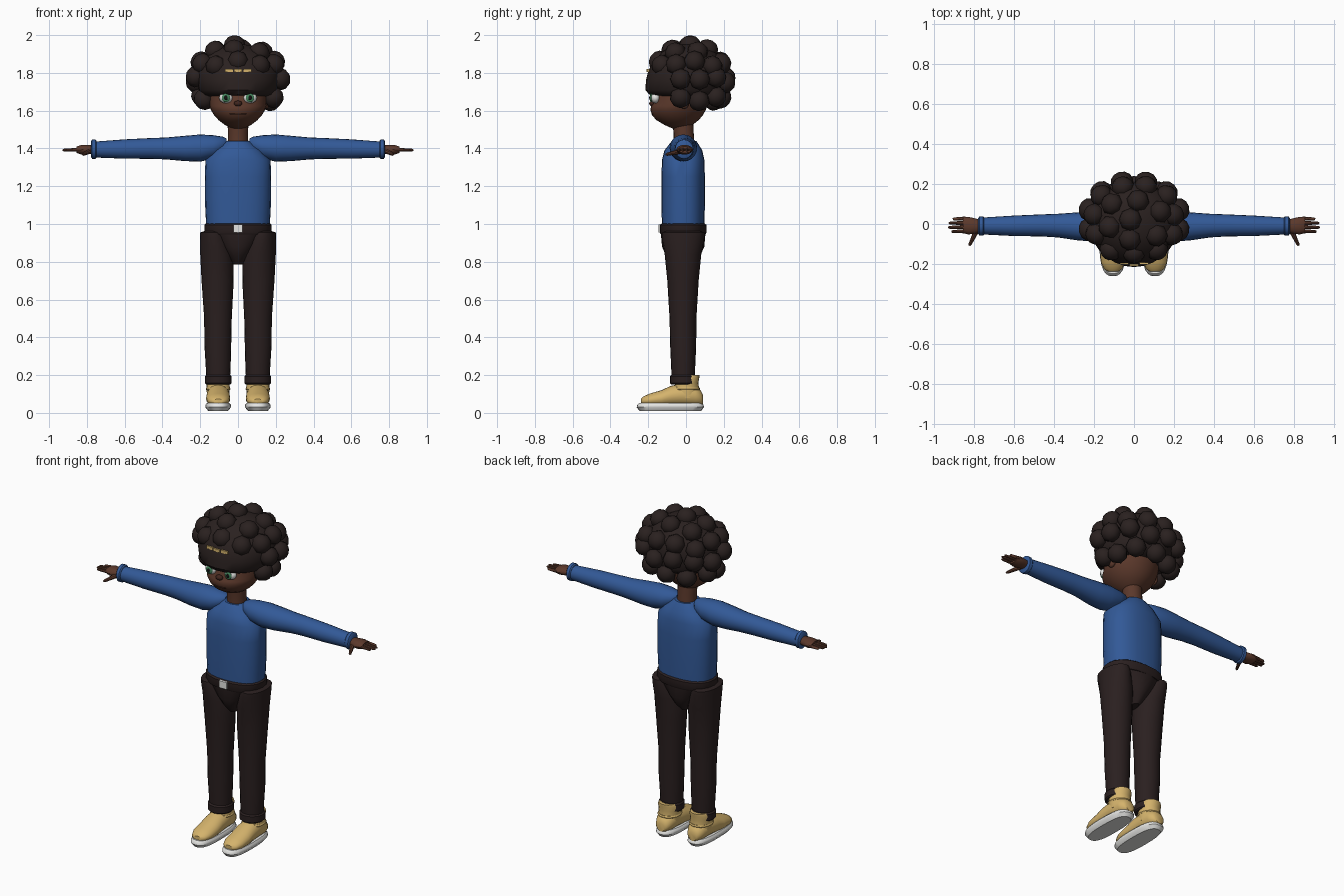
import bpy, bmesh, math
from mathutils import Vector


def material(name, rgb):
    m = bpy.data.materials.new(name)
    m.diffuse_color = (*rgb, 1)
    return m


SKIN = material("brown skin", (0.105, 0.04, 0.024))
LIP = material("dark brown skin", (0.05, 0.018, 0.012))
HAIR = material("dark hair", (0.023, 0.015, 0.014))
SHIRT = material("blue cloth", (0.032, 0.1, 0.31))
PANTS = material("dark trousers", (0.023, 0.014, 0.014))
TAN = material("tan leather", (0.66, 0.45, 0.15))
WHITE = material("white", (0.78, 0.78, 0.76))
GREEN = material("green iris", (0.06, 0.24, 0.11))
BLACK = material("black", (0.006, 0.006, 0.006))


def finish(name, bm, mat, angle=40):
    bmesh.ops.recalc_face_normals(bm, faces=bm.faces)
    me = bpy.data.meshes.new(name)
    bm.to_mesh(me)
    bm.free()
    me.materials.append(mat)
    ob = bpy.data.objects.new(name, me)
    bpy.context.collection.objects.link(ob)
    bpy.ops.object.select_all(action='DESELECT')
    ob.select_set(True)
    bpy.context.view_layer.objects.active = ob
    bpy.ops.object.shade_smooth_by_angle(angle=math.radians(angle))
    return ob


def loft(name, axis, rings, mat, side=1, n=20, power=2.0):
    """Capped skin over oval rings: (position on axis, centre a, centre b, radius a, radius b)."""
    bm = bmesh.new()
    loops = []
    for t, a, b, ra, rb in rings:
        loop = []
        for i in range(n):
            c, s = math.cos(math.tau * i / n), math.sin(math.tau * i / n)
            u = a + ra * math.copysign(abs(c) ** (2 / power), c)
            v = b + rb * math.copysign(abs(s) ** (2 / power), s)
            x, y, z = {'x': (t, u, v), 'y': (u, t, v), 'z': (u, v, t)}[axis]
            loop.append(bm.verts.new((x * side, y, z)))
        loops.append(loop)
    for l0, l1 in zip(loops, loops[1:]):
        for i in range(n):
            j = (i + 1) % n
            bm.faces.new((l0[i], l0[j], l1[j], l1[i]))
    bm.faces.new(loops[0])
    bm.faces.new(loops[-1])
    return finish(name, bm, mat)


def ball(bm, centre, radii, u=16, v=10):
    made = bmesh.ops.create_uvsphere(bm, u_segments=u, v_segments=v, radius=1)['verts']
    for p in made:
        p.co = Vector([c + r * k for c, r, k in zip(centre, radii, p.co)])


def ellipsoid(name, centre, radii, mat):
    bm = bmesh.new()
    ball(bm, centre, radii)
    return finish(name, bm, mat)


def box(name, centre, size, mat):
    bm = bmesh.new()
    for p in bmesh.ops.create_cube(bm, size=1)['verts']:
        p.co = Vector([c + s * k for c, s, k in zip(centre, size, p.co)])
    return finish(name, bm, mat)


def rod(name, start, end, r0, r1, mat, side=1, n=8):
    """Tapered finger between two points with a rounded tip."""
    a, b = Vector(start), Vector(end)
    rot = (b - a).to_track_quat('Z', 'Y')
    bm = bmesh.new()
    loops = []
    for f, r in ((0, r0), (0.9, r1), (1, r1 * 0.5)):
        loop = []
        for i in range(n):
            w = math.tau * i / n
            p = a.lerp(b, f) + rot @ Vector((r * math.cos(w), r * math.sin(w), 0))
            loop.append(bm.verts.new((p.x * side, p.y, p.z)))
        loops.append(loop)
    for l0, l1 in zip(loops, loops[1:]):
        for i in range(n):
            j = (i + 1) % n
            bm.faces.new((l0[i], l0[j], l1[j], l1[i]))
    bm.faces.new(loops[0])
    bm.faces.new(loops[-1])
    return finish(name, bm, mat)


# Torso, neck, hips and belt
loft("torso", 'z', [(0.98, 0, -.015, .168, .112), (1.1, 0, -.015, .174, .115), (1.25, 0, -.015, .176, .115),
                    (1.34, 0, -.015, .172, .112), (1.39, 0, -.014, .125, .1), (1.44, 0, -.01, .062, .065)],
     SHIRT, n=24, power=2.4)
loft("neck", 'z', [(1.42, 0, -.01, .055, .055), (1.48, 0, -.012, .053, .053), (1.57, 0, -.02, .057, .057)], SKIN)
loft("hips", 'z', [(.785, 0, -.015, .025, .05), (.83, 0, -.015, .06, .09), (.88, 0, -.015, .1, .112),
                   (.95, 0, -.015, .172, .118)], PANTS)
loft("belt", 'z', [(.945, 0, -.015, .172, .118), (.955, 0, -.015, .178, .124), (.995, 0, -.015, .178, .124),
                   (1.002, 0, -.015, .17, .115)], PANTS, power=2.3)
box("buckle", (0, -.14, .977), (.05, .012, .042), WHITE)

for s, tag in ((1, "left"), (-1, "right")):
    # Sleeve with rolled cuff
    loft(tag + "_sleeve", 'x', [(.06, -.015, 1.43, .025, .022), (.08, -.015, 1.42, .05, .042),
                                (.13, -.015, 1.408, .066, .062), (.2, -.014, 1.402, .073, .072),
                                (.28, -.012, 1.4, .07, .067), (.38, -.008, 1.4, .059, .058),
                                (.46, -.007, 1.4, .055, .055), (.6, -.009, 1.397, .051, .051),
                                (.76, -.01, 1.394, .042, .042)], SHIRT, s)
    loft(tag + "_cuff", 'x', [(.748, -.01, 1.396, .042, .044), (.754, -.01, 1.396, .048, .051),
                              (.772, -.01, 1.396, .048, .051), (.778, -.01, 1.396, .04, .042)], SHIRT, s)
    # Hand
    loft(tag + "_palm", 'x', [(.765, -.01, 1.394, .03, .024), (.8, -.01, 1.394, .04, .024),
                              (.83, -.008, 1.393, .044, .026), (.855, -.006, 1.393, .038, .017)], SKIN, s, 14)
    for k, tip in enumerate((.912, .928, .925, .905)):
        y = -.036 + k * .021
        rod(f"{tag}_finger_{k + 1}", (.84, y, 1.393), (tip, y - .002, 1.391), .0105, .0075, SKIN, s)
    rod(tag + "_thumb", (.785, -.03, 1.385), (.822, -.108, 1.367), .014, .008, SKIN, s)
    # Trouser leg with turn-up
    loft(tag + "_leg", 'z', [(.16, .105, -.015, .062, .06), (.25, .105, -.015, .066, .064),
                             (.36, .107, -.015, .071, .069), (.5, .106, -.016, .073, .071),
                             (.7, .108, -.016, .085, .083), (.84, .113, -.016, .087, .097),
                             (.93, .128, -.015, .073, .113), (.955, .134, -.015, .066, .112),
                             (.962, .13, -.015, .05, .09)], PANTS, s)
    loft(tag + "_turn_up", 'z', [(.15, .105, -.014, .064, .064), (.157, .105, -.014, .071, .071),
                                 (.193, .105, -.014, .071, .071), (.202, .105, -.014, .062, .062)], PANTS, s)
    # Shoe: sole, upper, ankle collar, tongue seam
    loft(tag + "_sole", 'z', [(.01, .105, -.083, .052, .163), (.03, .105, -.083, .068, .178),
                              (.042, .105, -.083, .068, .176), (.052, .105, -.083, .06, .165)],
         WHITE, s, 28, 2.7)
    loft(tag + "_shoe_upper", 'y', [(-.238, .105, .06, .025, .014), (-.225, .105, .063, .045, .024),
                                    (-.19, .105, .068, .06, .035), (-.13, .105, .075, .064, .045),
                                    (-.08, .105, .088, .062, .055), (-.02, .105, .095, .06, .06),
                                    (.05, .105, .09, .056, .055), (.08, .105, .078, .04, .038),
                                    (.09, .105, .07, .025, .025)], TAN, s)
    loft(tag + "_shoe_collar", 'z', [(.08, .105, .005, .058, .07), (.13, .105, .003, .062, .066),
                                     (.16, .105, .005, .06, .06), (.188, .105, .015, .06, .056),
                                     (.2, .105, .025, .05, .046)], TAN, s)
    loft(tag + "_collar_trim", 'z', [(.12, .105, .002, .062, .07), (.126, .105, .002, .066, .074),
                                     (.134, .105, .002, .062, .07)], TAN, s)

# Head with a full jaw
loft("head", 'z', [(1.505, 0, -.035, .03, .035), (1.525, 0, -.04, .07, .075), (1.55, 0, -.045, .103, .112),
                   (1.575, 0, -.045, .126, .134), (1.605, 0, -.042, .144, .147), (1.625, 0, -.036, .15, .148),
                   (1.64, 0, -.028, .152, .145), (1.7, 0, -.02, .155, .148), (1.8, 0, 0, .14, .13)], SKIN, n=28)
ellipsoid("nose", (0, -.178, 1.638), (.022, .017, .015), LIP)
ellipsoid("mouth", (0, -.178, 1.583), (.045, .006, .004), LIP)
for s, tag in ((1, "left"), (-1, "right")):
    ellipsoid(tag + "_eye", (.064 * s, -.162, 1.668), (.036, .026, .029), WHITE)
    ellipsoid(tag + "_iris", (.064 * s, -.184, 1.668), (.022, .008, .023), GREEN)
    ellipsoid(tag + "_pupil", (.064 * s, -.19, 1.668), (.01, .005, .012), BLACK)
    ellipsoid(tag + "_ear", (.15 * s, -.01, 1.645), (.018, .028, .035), SKIN)

# Hair mass: cap with a rolled fringe
loft("hair_cap", 'z', [(1.665, 0, .035, .15, .13), (1.685, 0, 0, .19, .195), (1.71, 0, -.005, .208, .21),
                       (1.76, 0, 0, .222, .212), (1.81, 0, .005, .222, .205), (1.86, 0, .012, .2, .185),
                       (1.91, 0, .015, .15, .145), (1.94, 0, .015, .09, .09), (1.952, 0, .015, .03, .03)],
     HAIR, n=28)

# Curls in rings over the cap: elevation, count, turn, lowest rings stay clear of the face
bm = bmesh.new()
for elev, count, turn, clear in ((90, 1, 0, 0), (56, 6, 20, 0), (27, 11, 8, 0), (0, 12, 15, 48), (-33, 10, 18, 62)):
    for i in range(count):
        az = (turn + 360 * i / count) % 360
        if abs((az - 270 + 180) % 360 - 180) < clear:
            continue
        a, e = math.radians(az), math.radians(elev + 5 * math.sin(2.3 * i + elev))
        d = Vector((math.cos(e) * math.cos(a), math.cos(e) * math.sin(a), math.sin(e)))
        c = Vector((d.x * .235, .022 + d.y * .197, 1.765 + d.z * .185))
        rot = d.to_track_quat('Z', 'Y')
        for p in bmesh.ops.create_uvsphere(bm, u_segments=8, v_segments=6, radius=1)['verts']:
            p.co = c + rot @ Vector((p.co.x * .057, p.co.y * .057, p.co.z * .05))
finish("hair_curls", bm, HAIR, 50)

# Small tan band showing through the fringe
for x, w in ((-.048, .042), (0, .044), (.05, .044)):
    box("hair_band", (x, -.204 + abs(x) * .12, 1.812), (w, .009, .017), TAN)
